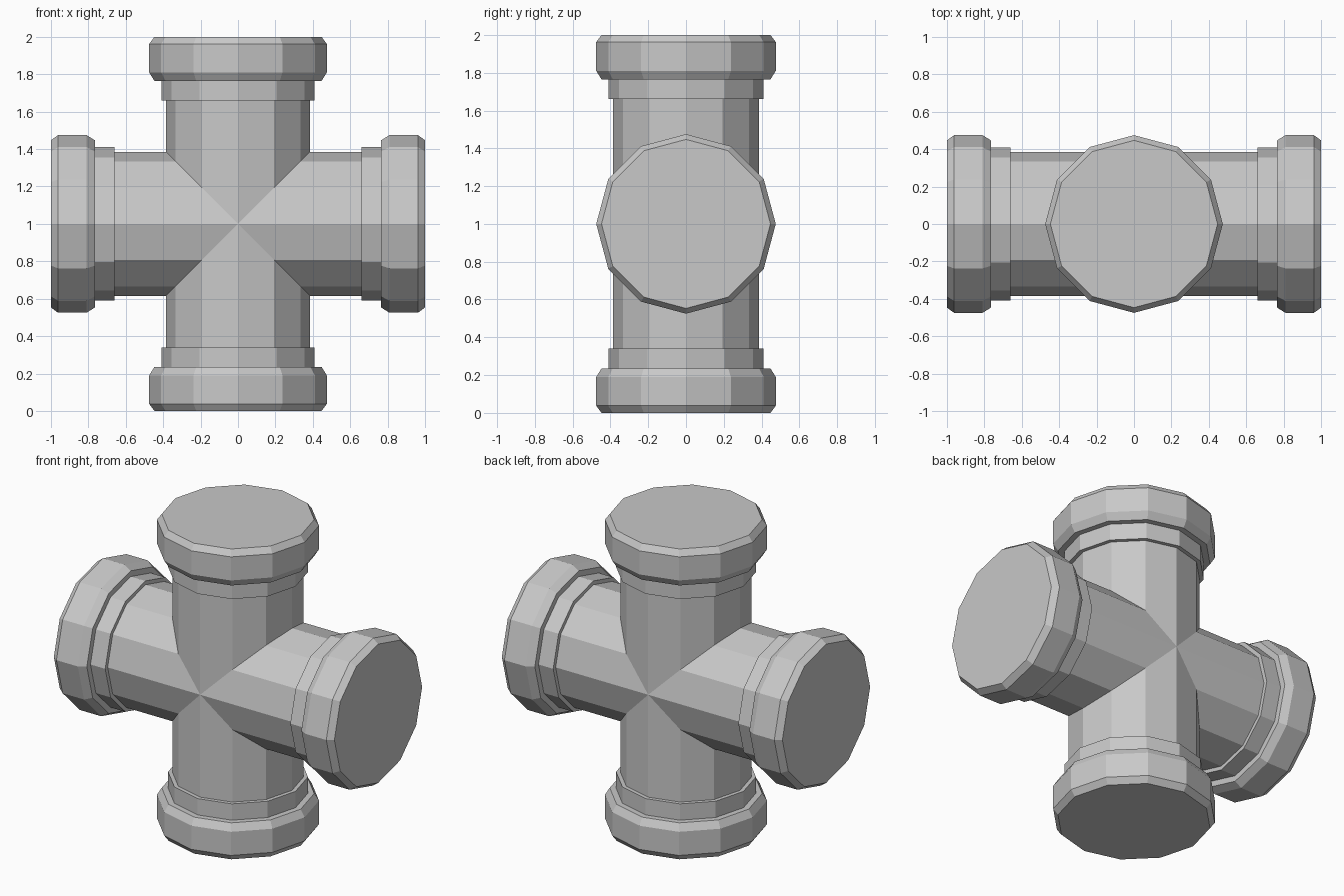
import bpy
import bmesh
from math import cos, sin, tau
from mathutils import Matrix, Vector

SIDES = 12
PIPE_R = 0.385
PIPE_END = 0.66
CENTRE = Vector((0, 0, 1))

cube = bpy.data.objects.get("Cube")
if cube:
    bpy.data.objects.remove(cube)

grey = bpy.data.materials.new("light_grey")
grey.use_nodes = True
colour = (0.58, 0.58, 0.58, 1)
grey.diffuse_color = colour
grey.node_tree.nodes["Principled BSDF"].inputs["Base Color"].default_value = colour

# Quarter turns about y that point an upright arm in each direction
ARMS = {name: Matrix.Rotation(tau * i / 4, 3, "Y")
        for i, name in enumerate(("top", "left", "bottom", "right"))}


def ring(bm, turn, radius, height):
    """Loop of points around an arm; height is a function of x."""
    verts = []
    for i in range(SIDES):
        x, y = radius * cos(tau * i / SIDES), radius * sin(tau * i / SIDES)
        verts.append(bm.verts.new(CENTRE + turn @ Vector((x, y, height(x)))))
    return verts


def bridge(bm, a, b):
    for i in range(SIDES):
        j = (i + 1) % SIDES
        bm.faces.new((a[i], a[j], b[j], b[i]))


def finish(bm, name):
    bmesh.ops.remove_doubles(bm, verts=bm.verts, dist=0.0005)
    bmesh.ops.recalc_face_normals(bm, faces=bm.faces)
    mesh = bpy.data.meshes.new(name)
    bm.to_mesh(mesh)
    bm.free()
    mesh.materials.append(grey)
    bpy.context.collection.objects.link(bpy.data.objects.new(name, mesh))


# Crossing pipes, mitred together at the centre
bm = bmesh.new()
for turn in ARMS.values():
    bridge(bm, ring(bm, turn, PIPE_R, abs),
           ring(bm, turn, PIPE_R, lambda x: PIPE_END))
finish(bm, "cross_pipe")

# Stepped collar and closed, bevelled end on each arm: (distance, radius)
COLLAR = [(PIPE_END, PIPE_R), (PIPE_END, 0.41), (0.765, 0.41)]
END_CAP = [(0.765, 0.41), (0.765, 0.447), (0.81, 0.475), (0.962, 0.475), (1, 0.447)]

for side, turn in ARMS.items():
    for part, profile in (("collar", COLLAR), ("end_cap", END_CAP)):
        bm = bmesh.new()
        loops = [ring(bm, turn, r, lambda x, d=d: d) for d, r in profile]
        for a, b in zip(loops, loops[1:]):
            bridge(bm, a, b)
        if part == "end_cap":
            bm.faces.new(loops[-1])
        # Open shells: orient faces away from the arm's own axis
        for face in bm.faces:
            face.normal_update()
        finish(bm, f"{side}_{part}")
